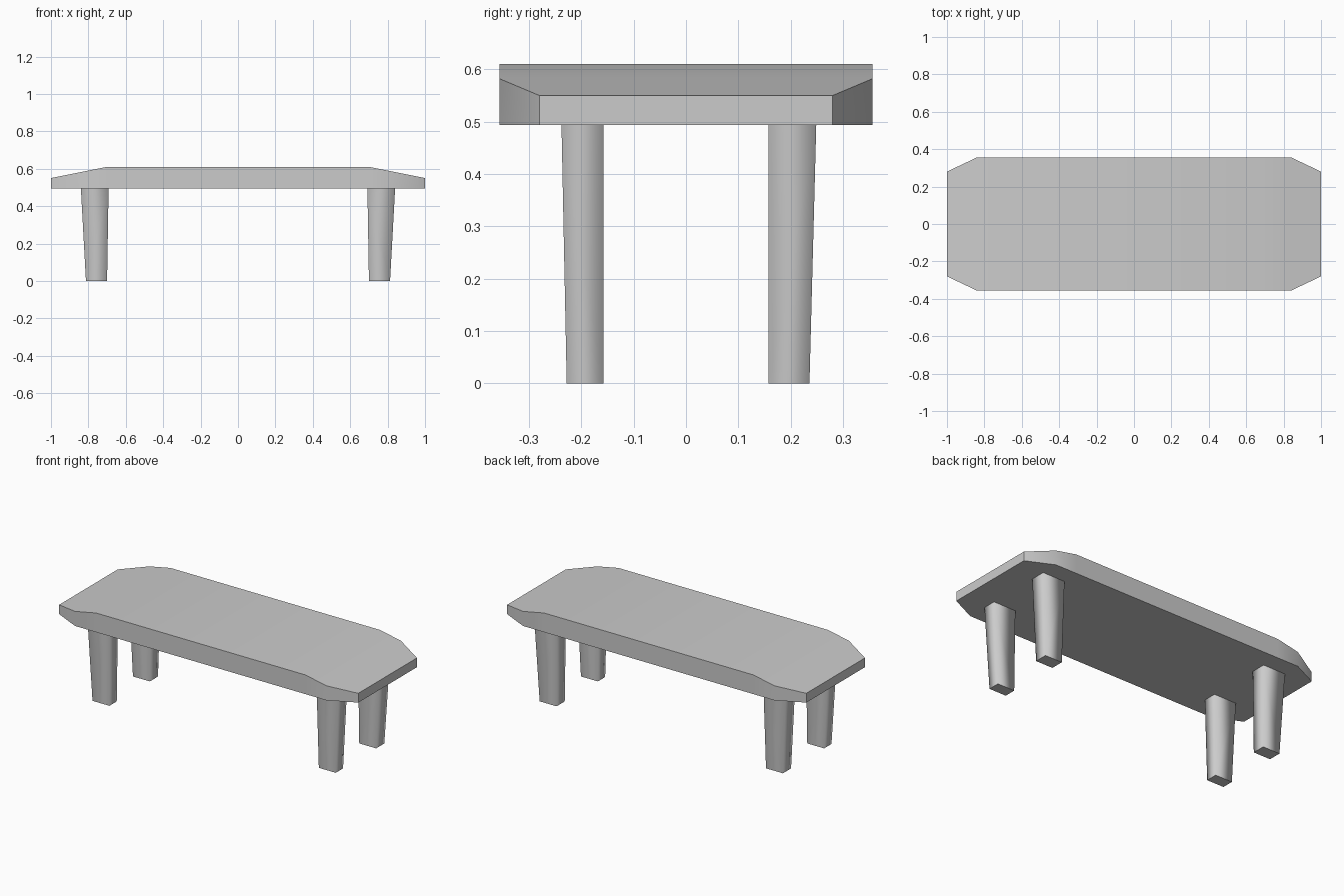
import bpy, bmesh
from math import radians

if "Cube" in bpy.data.objects:
    bpy.data.objects.remove(bpy.data.objects["Cube"])


def make_object(name, bm):
    bmesh.ops.recalc_face_normals(bm, faces=bm.faces[:])
    mesh = bpy.data.meshes.new(name)
    bm.to_mesh(mesh)
    bm.free()
    obj = bpy.data.objects.new(name, mesh)
    bpy.context.collection.objects.link(obj)
    return obj


# Table top: cross-sections along x, (x, half depth, top height)
UNDERSIDE = 0.494
half = [(0.70, 0.356, 0.61), (0.84, 0.356, 0.582), (1.0, 0.28, 0.55)]
stations = [(-x, y, z) for x, y, z in reversed(half)] + half
bm = bmesh.new()
rings = []
for x, y, z in stations:
    rings.append([bm.verts.new(p) for p in
                  ((x, -y, UNDERSIDE), (x, y, UNDERSIDE), (x, y, z), (x, -y, z))])
for a, b in zip(rings, rings[1:]):
    for i in range(4):
        j = (i + 1) % 4
        bm.faces.new((a[i], a[j], b[j], b[i]))
bm.faces.new(rings[0])
bm.faces.new(rings[-1])
top = make_object("table_top", bm)
bpy.context.view_layer.objects.active = top
top.select_set(True)
bpy.ops.object.shade_smooth_by_angle(angle=radians(30))
top.select_set(False)

# Legs: four-sided, tapering on the outer faces, soft shaded round the sides
# Levels: (height, inner x, outer x, inner y, outer y front, outer y back)
levels = [(0.0, 0.70, 0.813, 0.158, 0.228, 0.236),
          (UNDERSIDE, 0.692, 0.84, 0.158, 0.238, 0.249)]
for side, sx in (("left", -1), ("right", 1)):
    for end, sy in (("front", -1), ("back", 1)):
        bm = bmesh.new()
        loops = []
        for z, xi, xo, yi, yf, yb in levels:
            yo = yf if sy < 0 else yb
            loops.append([bm.verts.new((sx * x, sy * y, z)) for x, y in
                          ((xi, yi), (xo, yi), (xo, yo), (xi, yo))])
        lo, hi = loops
        caps = [bm.faces.new(lo), bm.faces.new(hi)]
        for i in range(4):
            j = (i + 1) % 4
            bm.faces.new((lo[i], lo[j], hi[j], hi[i])).smooth = True
        for cap in caps:
            for e in cap.edges:
                e.smooth = False
        make_object(f"{end}_{side}_leg", bm)
